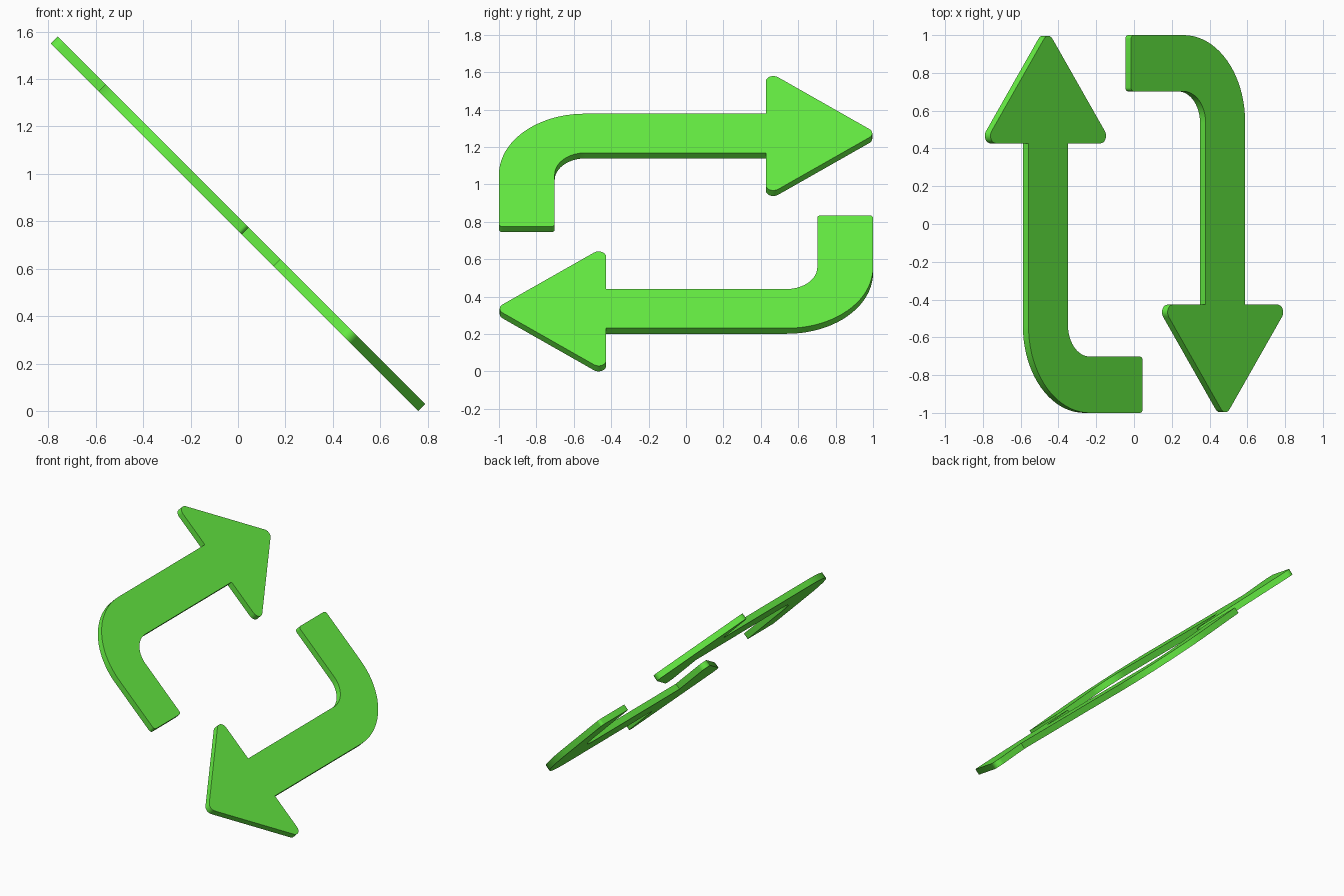
import bpy, bmesh
from math import pi, ceil, tan
from mathutils import Vector, Matrix

if "Cube" in bpy.data.objects:
    bpy.data.objects.remove(bpy.data.objects["Cube"])

THICK = 0.042
MID = -0.663            # centre line of the arrow shaft
HALF = 0.148            # half the shaft width

# Outline corners (u, v, fillet radius), counter-clockwise
CORNERS = [
    (0.043, -1.0, 0.02), (0.043, -0.702, 0.02),
    (MID + HALF, -0.702, 0.165), (MID + HALF, 0.427, 0),
    (MID + 0.476, 0.427, 0.04), (MID, 1.02, 0.04), (MID - 0.476, 0.427, 0.04),
    (MID - HALF, 0.427, 0), (MID - HALF, -1.0, 0.46),
]


def rounded(corners):
    """Outline points with every corner replaced by an arc."""
    pts = []
    for i, (x, y, r) in enumerate(corners):
        p = Vector((x, y))
        if r == 0:
            pts.append(p)
            continue
        a = (Vector(corners[i - 1][:2]) - p).normalized()
        b = (Vector(corners[(i + 1) % len(corners)][:2]) - p).normalized()
        ang = a.angle(b)
        d = r / tan(ang / 2)
        start = p + a * d
        side = b - a * b.dot(a)
        centre = start + side.normalized() * r
        turn = pi - ang
        sign = 1 if (-a).cross(b) > 0 else -1
        n = 20 if r > 0.1 else max(4, ceil(turn / 0.3))
        for k in range(n + 1):
            pts.append(centre + Matrix.Rotation(sign * turn * k / n, 2) @ (start - centre))
    return pts


green = bpy.data.materials.new("green")
green.diffuse_color = (0.13, 0.84, 0.055, 1)
green.use_nodes = True
green.node_tree.nodes["Principled BSDF"].inputs["Base Color"].default_value = green.diffuse_color


def arrow(name, spin):
    bm = bmesh.new()
    face = bm.faces.new([bm.verts.new((p.x, p.y, -THICK / 2)) for p in rounded(CORNERS)])
    top = bmesh.ops.extrude_face_region(bm, geom=[face])["geom"]
    bmesh.ops.translate(bm, vec=(0, 0, THICK),
                        verts=[g for g in top if isinstance(g, bmesh.types.BMVert)])
    bmesh.ops.recalc_face_normals(bm, faces=bm.faces)
    # Half turn in its own plane, then lean the plate back 45 degrees
    bm.transform(Matrix.Translation((0, 0, 0.79)) @ Matrix.Rotation(pi / 4, 4, 'Y')
                 @ Matrix.Rotation(spin, 4, 'Z'))
    mesh = bpy.data.meshes.new(name)
    bm.to_mesh(mesh)
    bm.free()
    mesh.materials.append(green)
    ob = bpy.data.objects.new(name, mesh)
    bpy.context.collection.objects.link(ob)
    bpy.ops.object.select_all(action='DESELECT')
    ob.select_set(True)
    bpy.context.view_layer.objects.active = ob
    bpy.ops.object.shade_smooth_by_angle(angle=pi / 6)


# Upper arrow and its half-turned twin
arrow("upper_arrow", 0)
arrow("lower_arrow", pi)
